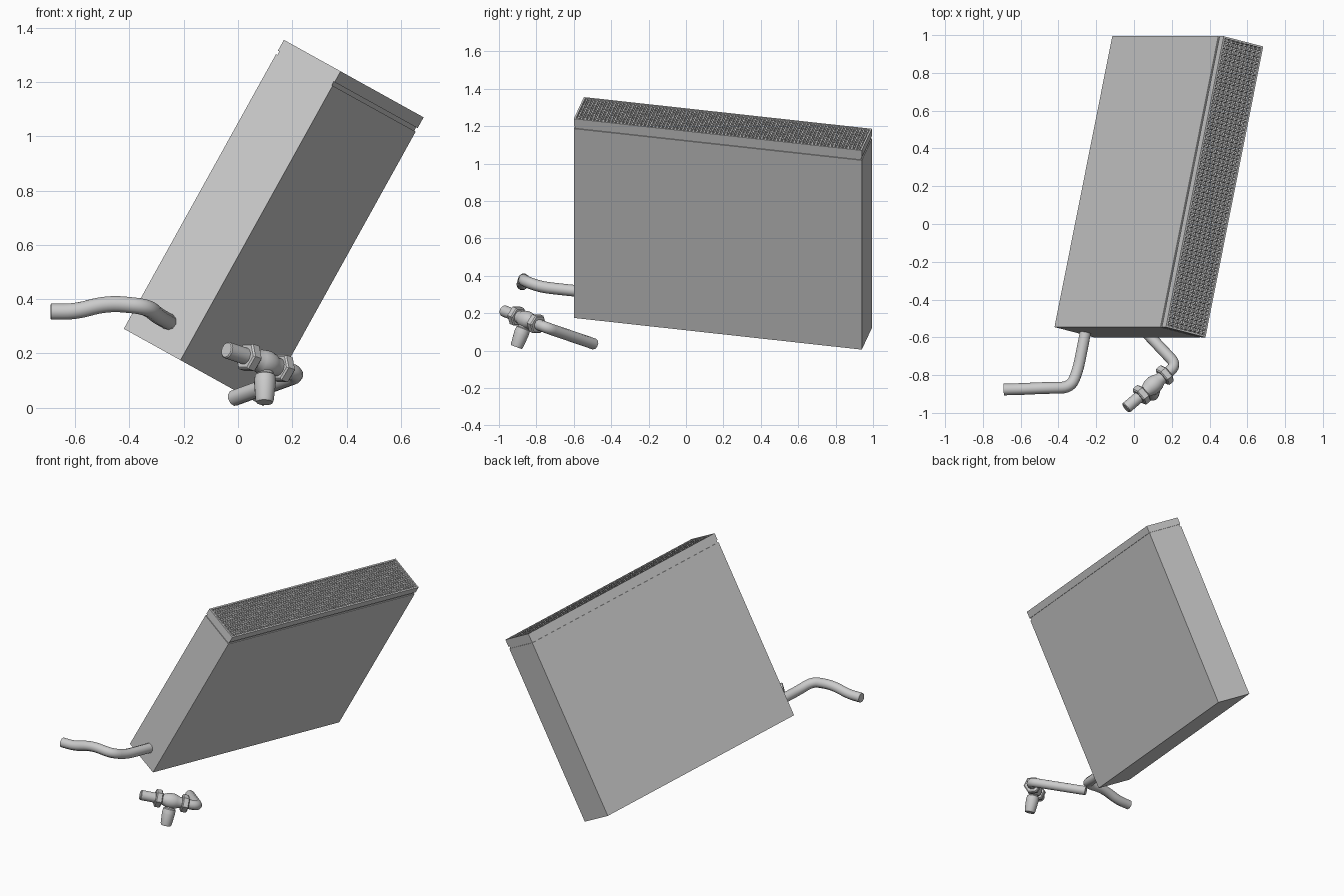
import bpy, bmesh, math
from mathutils import Vector, Matrix

if "Cube" in bpy.data.objects:
    bpy.data.objects.remove(bpy.data.objects["Cube"])

# tilted panel frame: L along the length, T through the thickness, U up the panel
a, b = math.radians(29.0), math.radians(12.8)
X = Vector((math.cos(a), 0, -math.sin(a)))
U = Vector((math.sin(a), 0, math.cos(a)))
L = Vector((0, 1, 0)) * math.cos(b) + X * math.sin(b)
T = Vector((0, 1, 0)) * math.sin(b) - X * math.cos(b)
A = Vector((-0.212, -0.6, 0.175))
M = Matrix.Translation(A) @ Matrix((L, T, U)).transposed().to_4x4()
LEN, THK, HGT = 1.579, 0.245, 1.2175


def finish(name, bm, smooth=False):
    bmesh.ops.recalc_face_normals(bm, faces=bm.faces)
    me = bpy.data.meshes.new(name)
    bm.to_mesh(me)
    bm.free()
    ob = bpy.data.objects.new(name, me)
    bpy.context.collection.objects.link(ob)
    if smooth:
        bpy.ops.object.select_all(action='DESELECT')
        bpy.context.view_layer.objects.active = ob
        ob.select_set(True)
        bpy.ops.object.shade_smooth_by_angle(angle=math.radians(40))
    return ob


def boxes(name, spans):
    """Boxes in the panel frame, each given as low corner and high corner."""
    bm = bmesh.new()
    for lo, hi in spans:
        lo, hi = Vector(lo), Vector(hi)
        m = Matrix.Translation((lo + hi) / 2) @ Matrix.Diagonal((hi - lo).to_4d())
        m[3][3] = 1
        bmesh.ops.create_cube(bm, size=1, matrix=m)
    ob = finish(name, bm)
    ob.matrix_world = M
    return ob


def lathe(name, start, axis, profile, sides=20, smooth=True):
    """Rings of (distance, radius) along an axis, closed at both ends."""
    start, axis = Vector(start), Vector(axis).normalized()
    q = axis.to_track_quat('Z', 'Y')
    bm = bmesh.new()
    rings = []
    for d, r in profile:
        rings.append([bm.verts.new(start + q @ Vector((
            r * math.cos(2 * math.pi * i / sides), r * math.sin(2 * math.pi * i / sides), d)))
            for i in range(sides)])
    for r0, r1 in zip(rings, rings[1:]):
        for i in range(sides):
            j = (i + 1) % sides
            bm.faces.new((r0[i], r0[j], r1[j], r1[i]))
    bm.faces.new(rings[0])
    bm.faces.new(rings[-1])
    return finish(name, bm, smooth)


def pipe(name, pts, radius, fillet):
    """Round pipe along a polyline with rounded bends."""
    pts = [Vector(p) for p in pts]
    path = [pts[0]]
    for p, c, n in zip(pts, pts[1:], pts[2:]):
        f = min(fillet, (p - c).length * 0.49, (n - c).length * 0.49)
        s, e = c + (p - c).normalized() * f, c + (n - c).normalized() * f
        for i in range(7):
            t = i / 6
            path.append(s * (1 - t) ** 2 + c * 2 * t * (1 - t) + e * t * t)
    path.append(pts[-1])
    cu = bpy.data.curves.new(name, 'CURVE')
    cu.dimensions = '3D'
    cu.bevel_depth = radius
    cu.bevel_resolution = 3
    cu.use_fill_caps = True
    sp = cu.splines.new('POLY')
    sp.points.add(len(path) - 1)
    for v, p in zip(sp.points, path):
        v.co = p.to_4d()
    ob = bpy.data.objects.new(name, cu)
    bpy.context.collection.objects.link(ob)
    bpy.ops.object.select_all(action='DESELECT')
    bpy.context.view_layer.objects.active = ob
    ob.select_set(True)
    bpy.ops.object.convert(target='MESH')
    bpy.ops.object.shade_smooth_by_angle(angle=math.radians(40))


# panel body with a shallow seam under the top frame
g, seam, cap = 0.005, 1.157, 1.172
boxes("radiator_body", [((0, 0, 0), (LEN, THK, seam))])
boxes("seam_strip", [((g, g, seam), (LEN - g, THK - g, cap))])

# top frame
w = 0.010
boxes("top_frame", [
    ((0, 0, cap), (LEN, w, HGT)), ((0, THK - w, cap), (LEN, THK, HGT)),
    ((0, w, cap), (w, THK - w, HGT)), ((LEN - w, w, cap), (LEN, THK - w, HGT))])

# grille: thin slats across and a few along
bars = []
n, m, h = 80, 9, 0.0035
for i in range(1, n):
    x = LEN * i / n
    bars.append(((x - h, w, HGT - 0.025), (x + h, THK - w, HGT - 0.003)))
for i in range(1, m):
    y = THK * i / m
    bars.append(((w, y - h, HGT - 0.025), (LEN - w, y + h, HGT - 0.004)))
boxes("top_grille", bars)

# supply pipe entering the end of the panel
entry = Vector((-0.258, -0.578, 0.318))
pipe("supply_pipe", [
    (-0.69, -0.876, 0.354), (-0.60, -0.874, 0.354), (-0.48, -0.868, 0.386),
    (-0.335, -0.866, 0.372), entry - L * 0.2, entry + L * 0.02], 0.031, 0.075)

# valve line
E = Vector((-0.043, -0.975, 0.213))
D = (Vector((0.205, -0.765, 0.130)) - E).normalized()
pipe("return_pipe", [E + D * 0.27, E + D * 0.365, (-0.015, -0.490, 0.035)], 0.03, 0.06)
lathe("valve_outlet", E, D, [(0, 0.027), (0.004, 0.031), (0.12, 0.031)])
lathe("valve_body", E, D, [
    (0.11, 0.034), (0.145, 0.034), (0.165, 0.043), (0.185, 0.047), (0.205, 0.047),
    (0.225, 0.043), (0.245, 0.034), (0.28, 0.034)])
for name, d in (("outlet_nut", 0.092), ("inlet_nut", 0.258)):
    lathe(name, E, D, [(d, 0.048), (d + 0.006, 0.055), (d + 0.036, 0.055), (d + 0.042, 0.048)],
          sides=6, smooth=False)

# knob hanging under the valve
C = E + D * 0.195
K = Vector((0.094, -0.912, 0.014)) - C
K = (K - D * K.dot(D)).normalized()
lathe("valve_knob", C, K, [
    (0.0, 0.03), (0.045, 0.03), (0.05, 0.038), (0.075, 0.04), (0.08, 0.040),
    (0.145, 0.034), (0.155, 0.030)])
